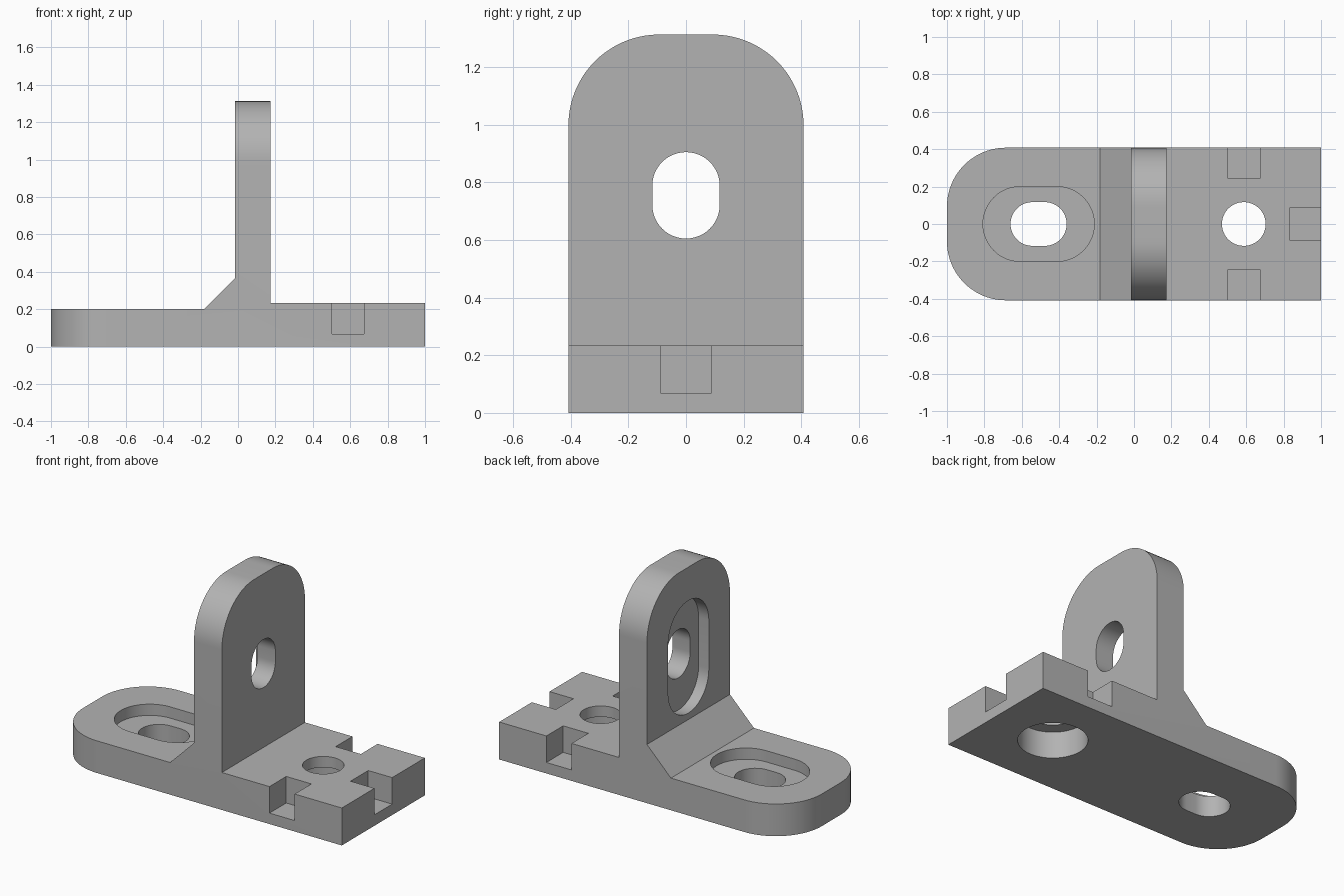
import bpy, bmesh, math
from mathutils import Matrix, Vector

cube = bpy.data.objects.get("Cube")
if cube:
    bpy.data.objects.remove(cube, do_unlink=True)

HALF = 0.408      # half the width of the bracket
HOLE_R = 0.117
POCKET_R = 0.2

grey = bpy.data.materials.new("plain grey")
grey.use_nodes = True
grey.diffuse_color = (0.45, 0.45, 0.45, 1)
grey.node_tree.nodes["Principled BSDF"].inputs["Base Color"].default_value = grey.diffuse_color


def prism(name, points, offset):
    """Extrude a flat outline of 3D points by an offset vector."""
    bm = bmesh.new()
    face = bm.faces.new([bm.verts.new(p) for p in points])
    out = bmesh.ops.extrude_face_region(bm, geom=[face])
    moved = [v for v in out["geom"] if isinstance(v, bmesh.types.BMVert)]
    bmesh.ops.translate(bm, vec=Vector(offset), verts=moved)
    bmesh.ops.recalc_face_normals(bm, faces=bm.faces)
    mesh = bpy.data.meshes.new(name)
    bm.to_mesh(mesh)
    bm.free()
    mesh.materials.append(grey)
    obj = bpy.data.objects.new(name, mesh)
    bpy.context.collection.objects.link(obj)
    return obj


def slot(name, centre, radius, straight, low, high, upright=False, steps=24):
    """Rounded slot cutter along z, or along x through the upright plate."""
    outline = []
    for i in range(2 * steps + 2):
        side = 1 if i <= steps else -1
        a = math.pi * (i - (side < 0)) / steps - math.pi / 2
        u = centre + side * straight / 2 + radius * math.cos(a)
        v = radius * math.sin(a)
        outline.append((low, v, u) if upright else (u, v, low))
    if straight == 0:      # a plain circle has no doubled end points
        outline = outline[:steps] + outline[steps + 1:-1]
    depth = high - low
    return prism(name, outline, (depth, 0, 0) if upright else (0, 0, depth))


def box(name, x0, x1, y0, y1, z0, z1):
    return prism(name, [(x0, y0, z0), (x1, y0, z0), (x1, y1, z0), (x0, y1, z0)],
                 (0, 0, z1 - z0))


# Bracket body: side profile with base, fillet wedge and upright plate
profile = [(-1, 0), (1, 0), (1, 0.233), (0.175, 0.233), (0.175, 1.313),
           (-0.017, 1.313), (-0.017, 0.365), (-0.182, 0.2), (-1, 0.2)]
body = prism("mounting_bracket", [(x, -HALF, z) for x, z in profile], (0, 2 * HALF, 0))

# Round the far end of the base and the top of the upright
bm = bmesh.new()
bm.from_mesh(body.data)
corners = []
for e in bm.edges:
    a, b = (v.co for v in e.verts)
    same_y = abs(a.y - b.y) < 0.001
    if same_y and (max(a.x, b.x) < -0.99 or min(a.z, b.z) > 1.3):
        corners.append(e)
bmesh.ops.bevel(bm, geom=corners, offset=0.315, segments=20, profile=0.5, affect='EDGES')
bm.to_mesh(body.data)
bm.free()

# Cutters for the holes, pockets and edge notches
cutters = [
    slot("base_pocket", -0.51, POCKET_R, 0.195, 0.13, 0.5),
    slot("base_slot", -0.51, HOLE_R, 0.066, -0.1, 0.4),
    slot("upright_pocket", 0.755, POCKET_R, 0.3, -0.3, 0.053, upright=True),
    slot("upright_slot", 0.755, HOLE_R, 0.066, -0.2, 0.4, upright=True),
    slot("bolt_counterbore", 0.587, 0.195, 0, -0.1, 0.165),
    slot("bolt_hole", 0.587, HOLE_R, 0, -0.2, 0.4),
    box("end_notch", 0.835, 1.2, -0.087, 0.087, 0.068, 0.5),
    box("front_notch", 0.502, 0.675, -0.6, -0.243, 0.068, 0.5),
    box("back_notch", 0.502, 0.675, 0.243, 0.6, 0.068, 0.5),
]
bpy.context.view_layer.objects.active = body
for cutter in cutters:
    cutter.hide_render = True
    mod = body.modifiers.new(cutter.name, 'BOOLEAN')
    mod.operation = 'DIFFERENCE'
    mod.solver = 'EXACT'
    mod.object = cutter
    bpy.ops.object.modifier_apply(modifier=mod.name)
    bpy.data.objects.remove(cutter, do_unlink=True)

# Smooth the curved walls, keep the edges crisp
for o in bpy.context.selected_objects:
    o.select_set(False)
body.select_set(True)
bpy.ops.object.shade_smooth_by_angle(angle=math.radians(30))
